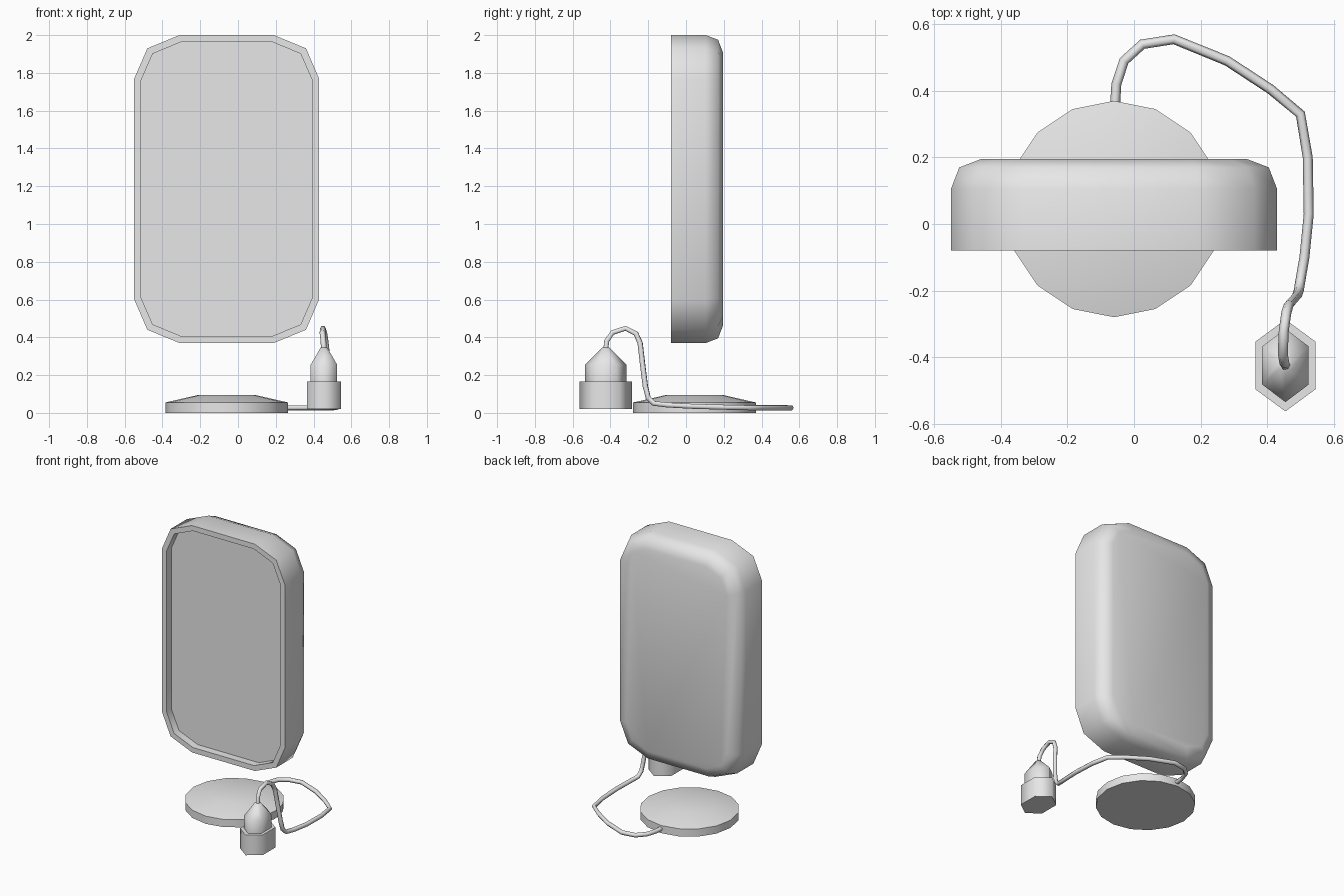
import bpy, bmesh, math

if "Cube" in bpy.data.objects:
    bpy.data.objects.remove(bpy.data.objects["Cube"])

grey = bpy.data.materials.new("light grey")
grey.diffuse_color = (0.8, 0.8, 0.8, 1)
grey.use_nodes = True
grey.node_tree.nodes["Principled BSDF"].inputs["Base Color"].default_value = grey.diffuse_color


def loft(name, rings, angle):
    """Skin a list of equal-sized rings, cap both ends, smooth below an angle."""
    bm = bmesh.new()
    loops = [[bm.verts.new(p) for p in ring] for ring in rings]
    n = len(loops[0])
    for a, b in zip(loops, loops[1:]):
        for i in range(n):
            j = (i + 1) % n
            bm.faces.new((a[i], a[j], b[j], b[i]))
    bm.faces.new(loops[0])
    bm.faces.new(loops[-1])
    bmesh.ops.recalc_face_normals(bm, faces=bm.faces)
    mesh = bpy.data.meshes.new(name)
    bm.to_mesh(mesh)
    bm.free()
    ob = bpy.data.objects.new(name, mesh)
    bpy.context.collection.objects.link(ob)
    mesh.materials.append(grey)
    bpy.ops.object.select_all(action='DESELECT')
    ob.select_set(True)
    bpy.context.view_layer.objects.active = ob
    bpy.ops.object.shade_smooth_by_angle(angle=math.radians(angle))
    return ob


# Screen housing: chamfered outline, recessed front panel, rounded back
def outline(y, i):
    q = [(0.49 - i, 0.583 - 0.2 * i), (0.42 - 0.77 * i, 0.745 - 0.77 * i),
         (0.25 - 0.2 * i, 0.815 - i)]
    pts = (q + [(-x, z) for x, z in reversed(q)]
           + [(-x, -z) for x, z in q] + [(x, -z) for x, z in reversed(q)])
    return [(x - 0.06, y, z + 1.185) for x, z in pts]


profile = [(-0.025, 0.037), (-0.08, 0.037), (-0.08, 0), (0.105, 0),
           (0.17, 0.025), (0.195, 0.09)]
loft("screen_housing", [outline(y, i) for y, i in profile], 50)


# Base: low sixteen-sided disc with a sloped top
def disc(r, z):
    return [(-0.06 + r * math.sin(k * math.tau / 16),
             0.045 + r * math.cos(k * math.tau / 16), z) for k in range(16)]


loft("base", [disc(r, z) for r, z in
              [(0.325, 0), (0.325, 0.055), (0.15, 0.095)]], 30)


# Plug: stretched hexagonal block with a tapered grip
def hexagon(s, z, tip=0.138):
    h = [(0, 1), (1, 0.52), (1, -0.52), (0, -1), (-1, -0.52), (-1, 0.52)]
    return [(0.455 + s * x, -0.425 + tip * y, z) for x, y in h]


loft("plug_block", [hexagon(0.09, 0.02), hexagon(0.09, 0.165)], 80)
loft("plug_grip", [hexagon(0.07, 0.16, 0.11), hexagon(0.07, 0.255, 0.11),
                   hexagon(0.018, 0.345, 0.02)], 80)

# Cable: from the back of the base round to the top of the plug
path = [(-0.058, 0.34, 0.03), (-0.053, 0.42, 0.03), (-0.03, 0.49, 0.03),
        (0.025, 0.54, 0.027), (0.12, 0.555, 0.027), (0.28, 0.49, 0.027),
        (0.41, 0.405, 0.027), (0.5, 0.33, 0.027), (0.522, 0.2, 0.03),
        (0.525, 0.03, 0.035), (0.512, -0.1, 0.042), (0.5, -0.17, 0.05),
        (0.495, -0.2, 0.08), (0.49, -0.215, 0.14), (0.477, -0.23, 0.26),
        (0.465, -0.243, 0.37), (0.458, -0.265, 0.42), (0.45, -0.32, 0.448),
        (0.447, -0.39, 0.425), (0.452, -0.42, 0.38), (0.455, -0.425, 0.33)]
curve = bpy.data.curves.new("cable", 'CURVE')
curve.dimensions = '3D'
curve.bevel_depth = 0.015
curve.bevel_resolution = 1
curve.use_fill_caps = True
spline = curve.splines.new('POLY')
spline.points.add(len(path) - 1)
for point, co in zip(spline.points, path):
    point.co = (*co, 1)
curve.materials.append(grey)
bpy.context.collection.objects.link(bpy.data.objects.new("cable", curve))
